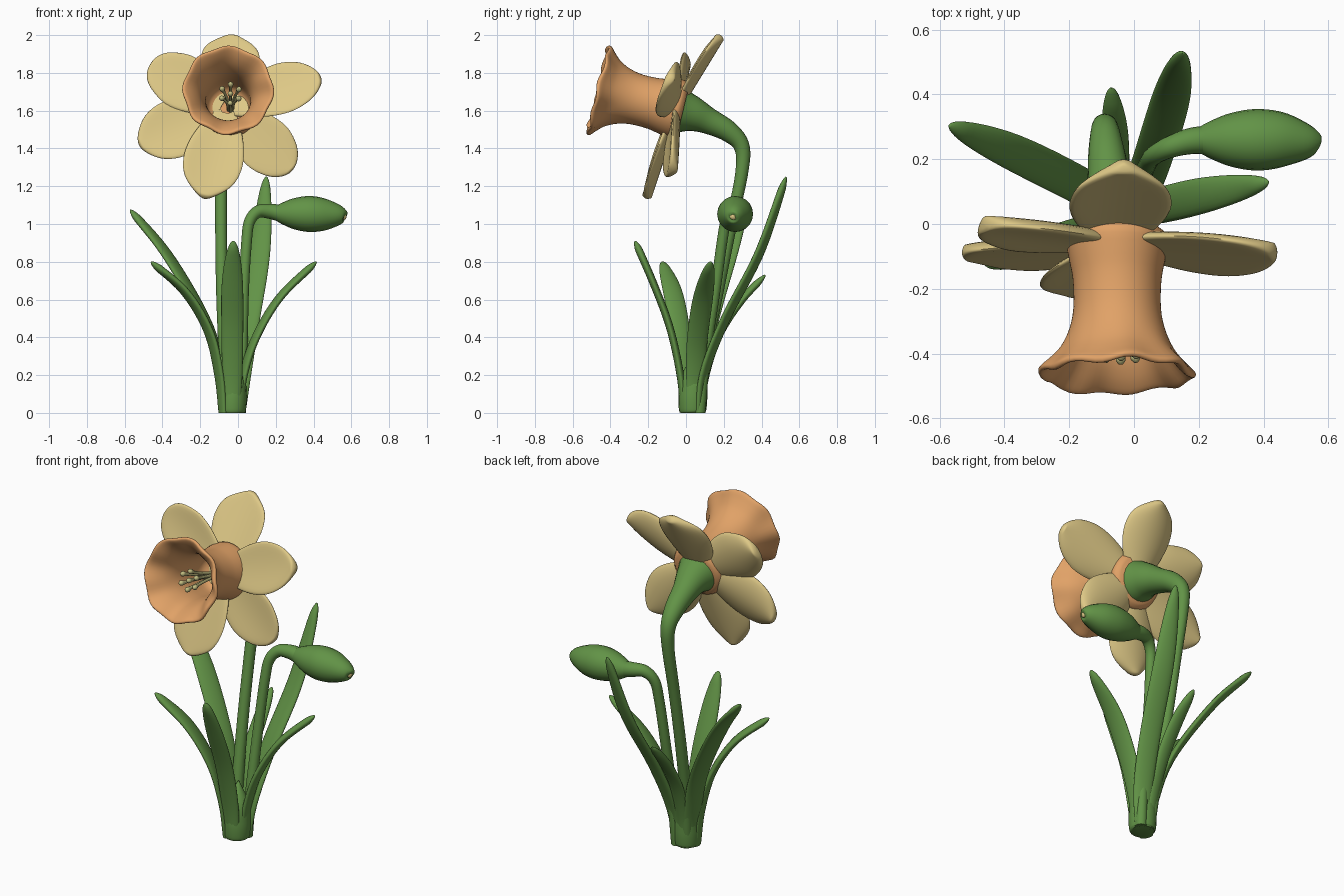
import bpy, bmesh
from math import sin, cos, pi, radians
from mathutils import Vector

if "Cube" in bpy.data.objects:
    bpy.data.objects.remove(bpy.data.objects["Cube"], do_unlink=True)


def material(name, rgb):
    m = bpy.data.materials.new(name)
    m.use_nodes = True
    m.diffuse_color = (*rgb, 1)
    m.node_tree.nodes["Principled BSDF"].inputs["Base Color"].default_value = (*rgb, 1)
    return m


GREEN = material("leaf green", (0.122, 0.292, 0.062))
CREAM = material("petal cream", (0.73, 0.58, 0.24))
ORANGE = material("trumpet orange", (0.75, 0.36, 0.135))
PALE = material("stamen pale green", (0.54, 0.51, 0.22))


def skin(name, rings, mat):
    """Join rings of points into a closed, smooth surface."""
    bm = bmesh.new()
    loops = [[bm.verts.new((p.x, p.y, max(p.z, 0))) for p in ring] for ring in rings]
    n = len(loops[0])
    for a, b in zip(loops, loops[1:]):
        for i in range(n):
            j = (i + 1) % n
            bm.faces.new((a[i], a[j], b[j], b[i]))
    bm.faces.new(loops[0])
    bm.faces.new(loops[-1])
    bmesh.ops.recalc_face_normals(bm, faces=bm.faces)
    mesh = bpy.data.meshes.new(name)
    bm.to_mesh(mesh)
    bm.free()
    mesh.materials.append(mat)
    ob = bpy.data.objects.new(name, mesh)
    bpy.context.collection.objects.link(ob)
    bpy.ops.object.select_all(action='DESELECT')
    ob.select_set(True)
    bpy.context.view_layer.objects.active = ob
    bpy.ops.object.shade_smooth_by_angle(angle=radians(60))


def spline(pts, s):
    """Smooth curve through points of any dimension."""
    k = min(int(s * (len(pts) - 1)), len(pts) - 2)
    t = s * (len(pts) - 1) - k
    b, c = pts[k], pts[k + 1]
    a = pts[k - 1] if k else b * 2 - c
    d = pts[k + 2] if k + 2 < len(pts) else c * 2 - b
    return b + (c - a) * (t / 2) + (a * 2 - b * 5 + c * 4 - d) * (t * t / 2) \
        + (b * 3 - a - c * 3 + d) * (t ** 3 / 2)


def loft(name, path, mat, side, flat=None, tip=None, cup=0, steps=28, sides=20):
    """Sweep a round or flattened section along a path of x, y, z, radius."""
    pts = [Vector(p) for p in path]
    rings = []
    for i in range(steps + 1):
        s = 1 - (1 - i / steps) ** 1.7 if tip else i / steps
        p = spline(pts, s)
        tangent = (spline(pts, min(s + .01, 1)) - spline(pts, max(s - .01, 0))).to_3d().normalized()
        v = tangent.cross(Vector(side)).normalized()
        u = v.cross(tangent)
        r = max(p.w, .004)
        if tip:
            r = max(r * max(1 - s ** tip, 0) ** .5, .004)
        thick = min(flat, r * .7) if flat else r
        ring = []
        for k in range(sides):
            a = 2 * pi * k / sides
            ring.append(p.to_3d() + u * r * cos(a) + v * (thick * sin(a) + cup * r * cos(a) ** 2))
        rings.append(ring)
    skin(name, rings, mat)


# Solid clump where the leaves join at the ground
loft("leaf_clump", [(-.03, .035, 0, .064), (-.03, .035, .02, .073), (-.03, .037, .1, .076),
                    (-.032, .042, .2, .064), (-.035, .055, .32, .004)], GREEN, (1, 0, 0))

# Leaves: half width, then the path from the clump to the tip
leaves = {
    "leaf_back_right": (.058, (-.07, .05, 0), (-.09, .07, .2), (-.17, .12, .48), (-.37, .22, .83), (-.57, .305, 1.075)),
    "leaf_back_left": (.06, (.0, .07, 0), (.02, .10, .22), (.06, .21, .5), (.115, .39, .85), (.15, .53, 1.25)),
    "leaf_back_small": (.042, (-.04, .08, 0), (-.045, .1, .18), (-.055, .17, .4), (-.06, .29, .59), (-.07, .42, .73)),
    "leaf_left": (.056, (.01, .04, 0), (.025, .05, .18), (.09, .06, .39), (.22, .09, .61), (.415, .13, .8)),
    "leaf_right": (.056, (-.08, .01, 0), (-.1, .0, .2), (-.155, -.03, .43), (-.28, -.07, .64), (-.46, -.125, .8)),
    "leaf_front": (.058, (-.03, -.01, 0), (-.03, -.03, .2), (-.03, -.085, .45), (-.03, -.17, .68), (-.025, -.27, .91)),
}
for name, (w, *path) in leaves.items():
    out = Vector(path[-1]) - Vector(path[0])
    path = [(*p, w * k) for p, k in zip(path, (.7, .92, 1, .98, .65))]
    loft(name, path, GREEN, (-out.y, out.x, 0), flat=.02, tip=14)

# Flower stem, bending forward and flaring behind the petals
loft("flower_stem", [
    (-.05, .06, 0, .034), (-.07, .1, .3, .032), (-.085, .17, .65, .031), (-.09, .24, 1.0, .031),
    (-.09, .295, 1.27, .034), (-.09, .295, 1.41, .042), (-.085, .225, 1.49, .056),
    (-.075, .12, 1.545, .07), (-.065, .04, 1.58, .093), (-.06, -.03, 1.6, .12)],
    GREEN, (1, 0, 0), steps=48)

# Bud on its hooked stem
loft("bud_stem", [
    (.01, .07, 0, .032), (.02, .1, .3, .03), (.03, .155, .65, .028), (.045, .19, .9, .028),
    (.06, .21, 1.01, .029), (.105, .235, 1.065, .033), (.17, .255, 1.067, .04), (.23, .26, 1.055, .045)],
    GREEN, (0, 1, 0), steps=48)
loft("bud", [
    (.195, .26, 1.06, .036), (.24, .26, 1.057, .06), (.3, .26, 1.055, .083), (.375, .26, 1.053, .095),
    (.45, .26, 1.05, .087), (.52, .255, 1.047, .062), (.56, .252, 1.043, .038), (.57, .25, 1.04, .015)],
    GREEN, (0, 1, 0))
loft("bud_tip", [(.555, .25, 1.04, .016), (.566, .25, 1.04, .018), (.574, .25, 1.04, .008)],
     CREAM, (0, 1, 0), steps=6, sides=10)

# Six cupped petals around the flower axis: width scale, tip half width, twist, tip position
AXIS = Vector((0, -.972, .235))
CENTRE = Vector((-.06, -.015, 1.6))
petals = {
    "top": (1, .05, 0, (-.03, .185, 2.0)), "upper_left": (.92, .075, .2, (.44, -.085, 1.775)),
    "lower_left": (.94, .085, 0, (.285, -.07, 1.28)), "bottom": (1, .06, 0, (-.18, -.21, 1.135)),
    "lower_right": (1, .075, 0, (-.525, -.09, 1.42)), "upper_right": (.94, .095, 0, (-.465, .0, 1.845)),
}
for name, (scale, blunt, twist, end) in petals.items():
    reach = Vector(end) - CENTRE
    path = []
    for f, w in zip((.06, .25, .44, .63, .82, 1), (.065, .115, .148, .157, .132, blunt / scale)):
        path.append((*(CENTRE + reach * f + AXIS * .04 * (1 - f)), w * scale))
    side = reach.cross(AXIS).normalized() + AXIS * twist
    loft("petal_" + name, path, CREAM, side, flat=.026, tip=12, cup=-.2, sides=28)

# Trumpet: outside wall, gently rippled rim, inside wall
U = Vector((1, 0, 0))
V = AXIS.cross(U)
profile = [(.0, .13), (.03, .158), (.09, .15), (.16, .137), (.25, .135), (.32, .148), (.38, .174),
           (.42, .206), (.444, .23), (.456, .238), (.466, .235), (.468, .225), (.455, .207), (.425, .18),
           (.38, .152), (.32, .13), (.25, .119), (.18, .117), (.1, .112), (.065, .08), (.055, .02)]
smooth_profile = [spline([Vector(p) for p in profile], i / 60) for i in range(61)]
rings = []
for d, r in smooth_profile:
    ripple = max(0, (d - .3) / .16) ** 2
    ring = []
    for k in range(64):
        a = 2 * pi * k / 64
        rr = r + ripple * .006 * cos(8 * a + .5)
        dd = d + ripple * (.006 * sin(8 * a) + .004 * cos(3 * a))
        ring.append(CENTRE + Vector((.008, 0, 0)) + AXIS * dd + (U * cos(a) + V * sin(a)) * rr)
    rings.append(ring)
skin("trumpet", rings, ORANGE)

# Six stamens fanning out inside the trumpet, around a central style
for i in range(7):
    a = 2 * pi * i / 6 + .5
    spread = (U * cos(a) + V * sin(a)) * (.052 if i < 6 else 0)
    base = CENTRE + Vector((.02, 0, -.005))
    path = [(.05, .2, .01), (.22, .35, .009), (.35, .75, .008), (.385, .92, .012), (.405, 1, .015), (.418, 1.05, .006)]
    loft("stamen_%d" % (i + 1), [(*(base + AXIS * d + spread * f), r) for d, f, r in path],
         PALE, (1, 0, 0), steps=15, sides=8)
